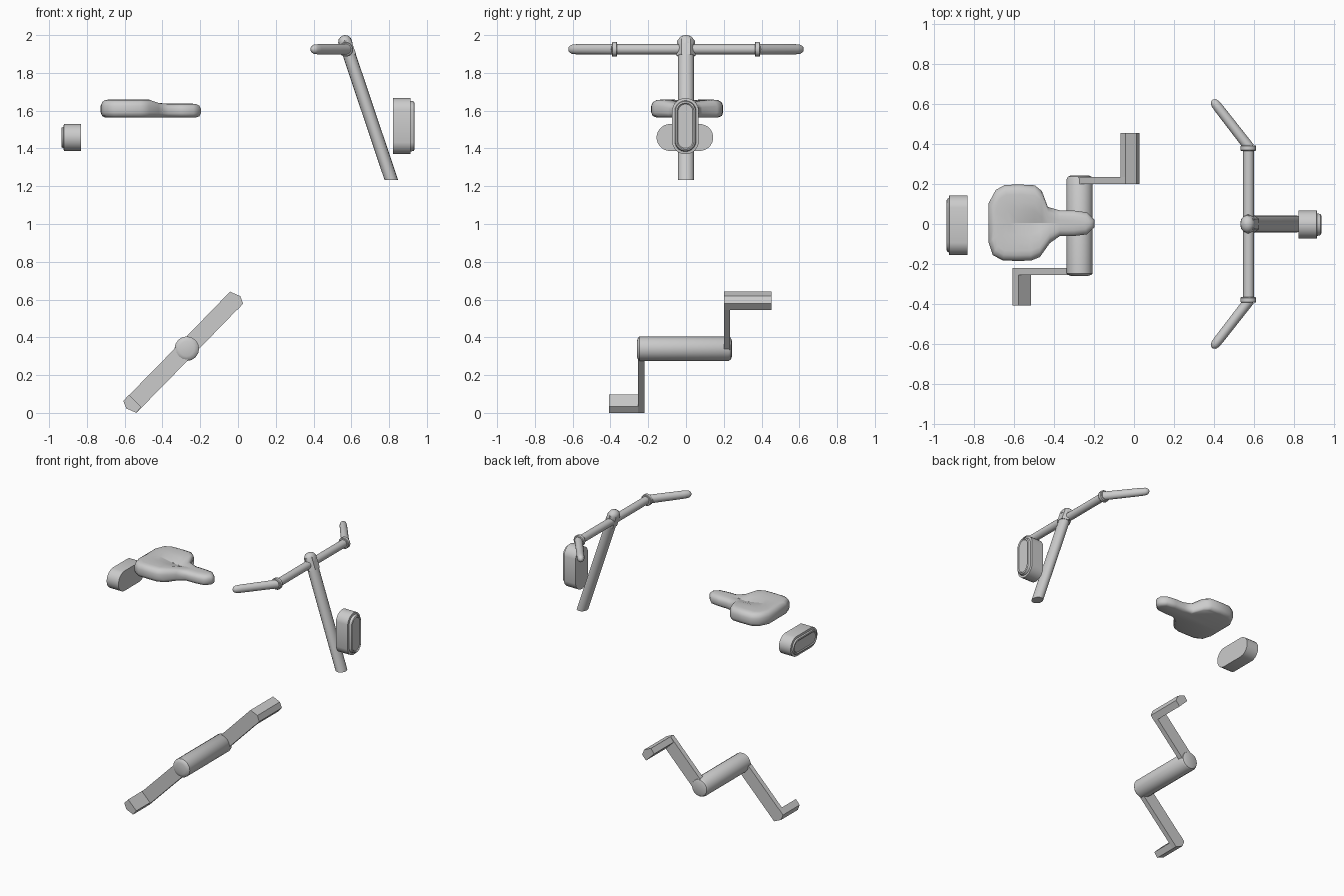
import bpy, bmesh, math
from mathutils import Vector as V

if "Cube" in bpy.data.objects:
    bpy.data.objects.remove(bpy.data.objects["Cube"])


def loft(name, rings, smooth=35, weld=0.0005):
    """Skin a list of equal-length closed rings and cap both ends."""
    bm = bmesh.new()
    vs = [[bm.verts.new(p) for p in r] for r in rings]
    n = len(rings[0])
    for a, b in zip(vs, vs[1:]):
        for i in range(n):
            j = (i + 1) % n
            bm.faces.new((a[i], a[j], b[j], b[i]))
    bm.faces.new(vs[0][::-1])
    bm.faces.new(vs[-1])
    bmesh.ops.remove_doubles(bm, verts=bm.verts, dist=weld)
    bmesh.ops.recalc_face_normals(bm, faces=bm.faces)
    me = bpy.data.meshes.new(name)
    bm.to_mesh(me)
    bm.free()
    ob = bpy.data.objects.new(name, me)
    bpy.context.collection.objects.link(ob)
    if smooth:
        bpy.context.view_layer.objects.active = ob
        bpy.ops.object.select_all(action='DESELECT')
        ob.select_set(True)
        bpy.ops.object.shade_smooth_by_angle(angle=math.radians(smooth))
    return ob


def spin(name, start, axis, profile, up, n=20, squash=1.0, smooth=35):
    """Turned part: profile is (distance along axis, radius)."""
    start, axis, up = V(start), V(axis).normalized(), V(up)
    side = axis.cross(up)
    rings = [[start + axis * d + r * (up * math.cos(k * math.tau / n)
              + side * squash * math.sin(k * math.tau / n)) for k in range(n)]
             for d, r in profile]
    return loft(name, rings, smooth)


def prism(name, pts, y0, y1):
    return loft(name, [[(x, y, z) for x, z in pts] for y in (y0, y1)], 0)


def lamp(name, cy, cz, hy, hz, steps):
    """Pill-shaped lamp facing along x; steps are (x, inset)."""
    def pill(x, inset):
        r = min(hy, hz) - inset
        ly, lz = hy - min(hy, hz), hz - min(hy, hz)
        out = []
        for k in range(24):
            a = (k + 0.5) * math.tau / 24
            c, s = math.cos(a), math.sin(a)
            out.append((x, cy + r * c + math.copysign(ly, c), cz + r * s + math.copysign(lz, s)))
        return out
    return loft(name, [pill(*s) for s in steps], 30)


# Lamps
lamp("headlight", -0.003, 1.518, 0.071, 0.149,
     [(0.82, 0), (0.912, 0), (0.914, 0.014), (0.931, 0.018), (0.935, 0.026), (0.929, 0.032)])
lamp("tail_light", -0.006, 1.458, 0.15, 0.071,
     [(-0.83, 0), (-0.922, 0), (-0.924, 0.014), (-0.933, 0.018), (-0.935, 0.026), (-0.93, 0.032)])

# Steering stem with level-cut foot, clamp and domed cap
lean = V((-0.336, 0, 1))
foot = V((0.812, 0, 1.232))
stem_rings = []
for t in (0, 0.68):
    c = foot + lean * t
    stem_rings.append([c + V((0.036 * math.cos(k * math.tau / 16), 0.042 * math.sin(k * math.tau / 16), 0))
                       for k in range(16)])
loft("stem", stem_rings)
spin("stem_clamp", (0.592, 0, 1.89), lean, [(0, 0.05), (0.086, 0.048)], (0, 1, 0), 6, 0.8, 0)
spin("stem_cap", (0.592, 0, 1.89), lean,
     [(0.06, 0.044), (0.088, 0.043), (0.102, 0.034), (0.111, 0.018), (0.114, 0.001)],
     (0, 1, 0), 16, 0.82, 50)

# Handlebar, collars and swept grips
Z = (0, 0, 1)
bz = 1.925
spin("handlebar", (0.572, -0.385, bz), (0, 1, 0), [(0, 0.027), (0.77, 0.027)], Z)
for s, tag in ((1, "left"), (-1, "right")):
    spin("collar_" + tag, (0.571, s * 0.365, bz), (0, s, 0),
         [(0, 0.036), (0.004, 0.039), (0.024, 0.039), (0.028, 0.034)], Z)
    spin("grip_" + tag, (0.577, s * 0.38, bz), (-0.175, s * 0.225, 0),
         [(0, 0.029), (0.25, 0.027), (0.28, 0.025), (0.295, 0.018), (0.301, 0.008), (0.303, 0.001)], Z, 20, 0.9, 60)

# Crank axle, arms and pedals (the two sides are half a turn apart)
spin("crank_axle", (-0.271, -0.26, 0.34), (0, 1, 0),
     [(0, 0.04), (0.006, 0.058), (0.014, 0.065), (0.485, 0.065), (0.497, 0.058), (0.503, 0.042)],
     Z, 16)
tip = [(-0.607, 0.063), (-0.592, 0.024), (-0.538, 0.0)]
inner = [(-0.513, 0.033), (-0.577, 0.097)]
hub = [(-0.237, 0.307), (-0.303, 0.373)]


def flip(pts):
    return [(-0.58 - x, 0.642 - z) for x, z in pts]


prism("crank_arm_right", tip + hub, -0.254, -0.22)
prism("pedal_right", tip + inner, -0.408, -0.22)
prism("crank_arm_left", flip(tip) + hub[::-1], 0.2, 0.234)
prism("pedal_left", flip(tip + inner), 0.2, 0.453)

# Saddle: outline drawn from above, rings shrink towards a spine
outline = [(-0.725, 0.105), (-0.69, 0.17), (-0.645, 0.195), (-0.57, 0.197), (-0.495, 0.193),
           (-0.46, 0.165), (-0.43, 0.085), (-0.37, 0.068), (-0.30, 0.067), (-0.235, 0.058),
           (-0.197, 0.02), (-0.197, -0.015), (-0.235, -0.052), (-0.30, -0.06), (-0.37, -0.06),
           (-0.42, -0.095), (-0.47, -0.165), (-0.515, -0.183), (-0.59, -0.184), (-0.655, -0.182),
           (-0.705, -0.155), (-0.725, -0.095), (-0.727, 0.0)]


def top_height(x, y):
    rear = min(max((-0.40 - x) / 0.07, 0), 1)
    valley = math.exp(-(y / 0.05) ** 2) * math.exp(-((x + 0.46) / 0.12) ** 2)
    return 1.637 + 0.021 * rear - 0.028 * valley * rear


def saddle_ring(inset, height):
    ring = []
    for x, y in outline:
        core = V((min(max(x, -0.62), -0.25), 0.004))
        d = core - V((x, y))
        p = V((x, y)) + d * min(inset / d.length, 1)
        ring.append((p.x, p.y, 1.565 + height * (top_height(*p) - 1.565)))
    return ring


seat = loft("seat", [saddle_ring(*s) for s in
            [(0.025, 0), (0.007, 0.08), (0, 0.28), (0, 0.65), (0.009, 0.87), (0.028, 0.98),
             (0.05, 1), (0.09, 1), (0.13, 1), (0.3, 1)]], 80, 0.002)
